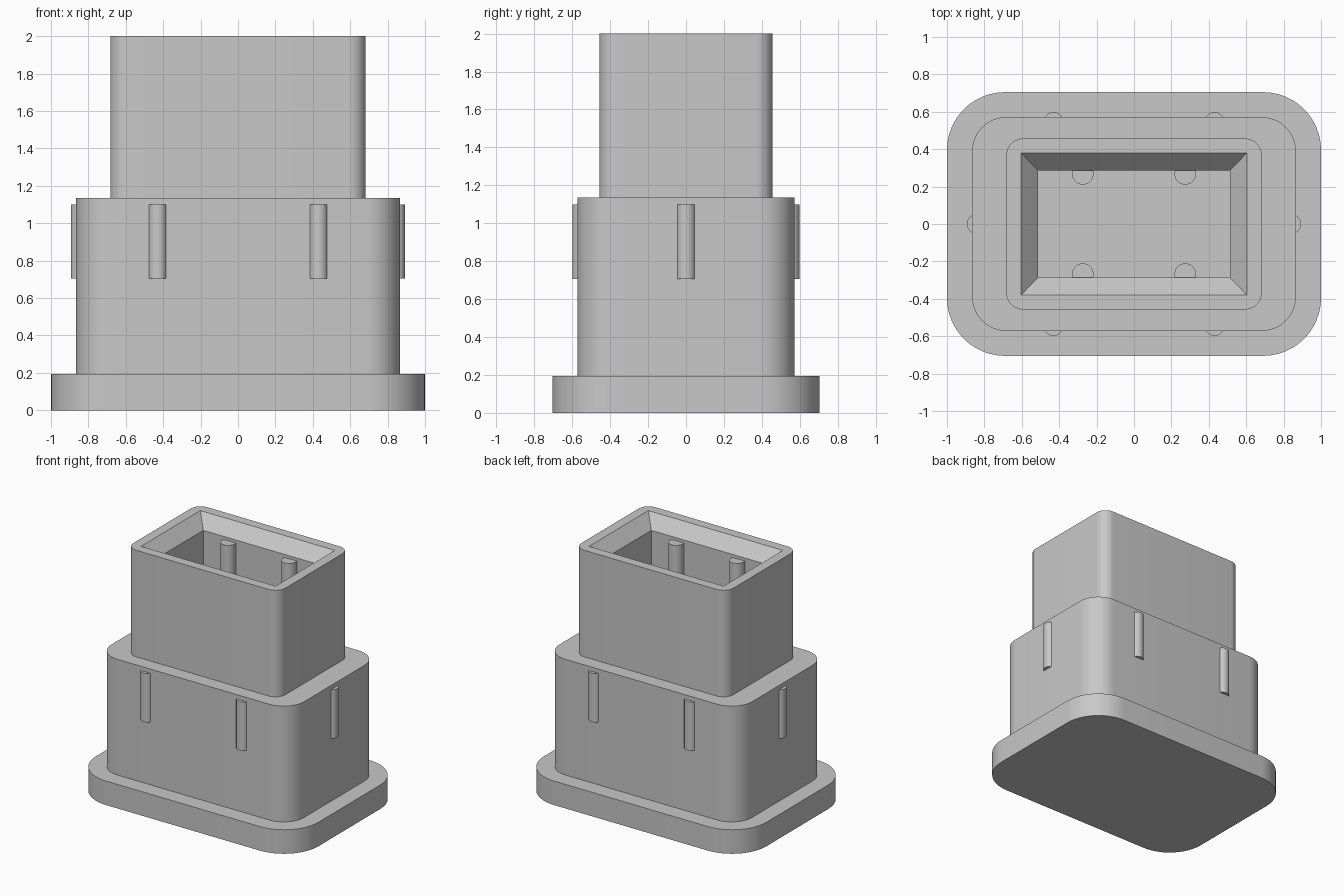
import bpy, bmesh
from math import cos, sin, pi

cube = bpy.data.objects.get("Cube")
if cube:
    bpy.data.objects.remove(cube, do_unlink=True)

GREY = (0.58, 0.58, 0.58, 1)
mat = bpy.data.materials.new("grey_plastic")
mat.use_nodes = True
mat.diffuse_color = GREY
mat.node_tree.nodes["Principled BSDF"].inputs["Base Color"].default_value = GREY

SEGMENTS = 12   # steps per rounded corner


def rounded_rect(half_x, half_y, radius, z):
    """Outline of a rounded rectangle; a zero radius gives sharp corners."""
    points = []
    for i, (sx, sy) in enumerate([(1, 1), (-1, 1), (-1, -1), (1, -1)]):
        for k in range(SEGMENTS + 1):
            a = (i + k / SEGMENTS) * pi / 2
            points.append((sx * (half_x - radius) + radius * cos(a),
                           sy * (half_y - radius) + radius * sin(a), z))
    return points


def finish(obj):
    obj.data.materials.append(mat)
    bpy.ops.object.select_all(action='DESELECT')
    obj.select_set(True)
    bpy.context.view_layer.objects.active = obj
    bpy.ops.object.shade_smooth_by_angle(angle=pi / 6)


def loft(name, sections):
    """Join successive outlines with faces and cap both ends."""
    bm = bmesh.new()
    rings = [[bm.verts.new(p) for p in rounded_rect(*s)] for s in sections]
    n = len(rings[0])
    for low, high in zip(rings, rings[1:]):
        for i in range(n):
            j = (i + 1) % n
            bm.faces.new((low[i], low[j], high[j], high[i]))
    bm.faces.new(rings[0][::-1])
    bm.faces.new(rings[-1])
    bmesh.ops.remove_doubles(bm, verts=bm.verts, dist=0.0001)
    bmesh.ops.recalc_face_normals(bm, faces=bm.faces)
    mesh = bpy.data.meshes.new(name)
    bm.to_mesh(mesh)
    bm.free()
    obj = bpy.data.objects.new(name, mesh)
    bpy.context.collection.objects.link(obj)
    finish(obj)


def rib(name, x, y, radius, bottom, top):
    bpy.ops.mesh.primitive_cylinder_add(vertices=32, radius=radius, depth=top - bottom,
                                        location=(x, y, (bottom + top) / 2))
    obj = bpy.context.object
    obj.name = name
    finish(obj)


# Base flange
loft("flange", [(1, 0.705, 0.31, 0), (1, 0.705, 0.31, 0.195)])

# Stepped housing with a chamfered, rectangular socket
FLOOR = 0.25
loft("housing", [
    (0.866, 0.572, 0.185, 0.15),
    (0.866, 0.572, 0.185, 1.135),
    (0.683, 0.457, 0.09, 1.135),
    (0.683, 0.457, 0.09, 2),
    (0.604, 0.38, 0, 2),
    (0.512, 0.286, 0, 1.9),
    (0.512, 0.286, 0, FLOOR),
])

# Grip ribs outside and contact ribs inside the socket
for sx, side in ((-1, "right"), (1, "left")):
    rib(f"side_rib_{side}", sx * 0.842, 0, 0.0515, 0.705, 1.1)
    for sy, end in ((-1, "front"), (1, "back")):
        rib(f"outer_rib_{end}_{side}", sx * 0.43, sy * 0.547, 0.0515, 0.705, 1.1)
        rib(f"inner_rib_{end}_{side}", sx * 0.274, sy * 0.268, 0.0575, FLOOR - 0.02, 1.875)
